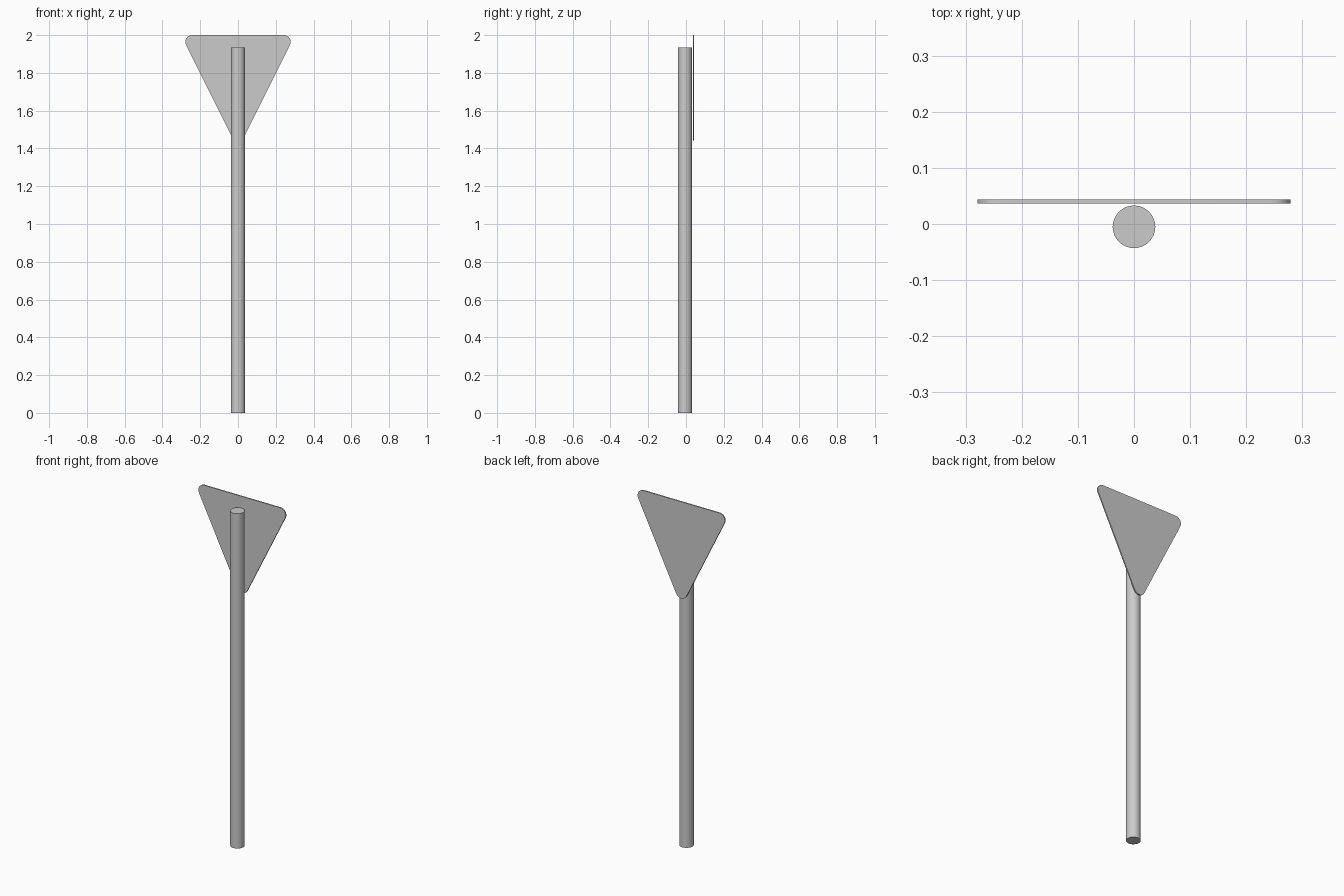
import bpy, bmesh
from math import sin, cos, pi, radians, atan2

if "Cube" in bpy.data.objects:
    bpy.data.objects.remove(bpy.data.objects["Cube"])

# Round post
bpy.ops.mesh.primitive_cylinder_add(vertices=32, radius=0.038, depth=1.934,
                                    location=(0, -0.005, 0.967))
post = bpy.context.object
post.name = "post"
bpy.ops.object.shade_smooth_by_angle(angle=radians(30))

# Inverted triangular sign plate with rounded corners
HALF_W, Z_LOW, Z_TOP, R = 0.279, 1.441, 2.0, 0.036
Y_FRONT, Y_BACK = 0.0365, 0.0435
STEPS = 8
cx, cz_top, cz_low = HALF_W - R, Z_TOP - R, Z_LOW + R
slant = atan2(cx, cz_top - cz_low)      # tilt of the side edges


def arc(x, z, start, end):
    return [(x + R * cos(start + (end - start) * i / STEPS),
             z + R * sin(start + (end - start) * i / STEPS)) for i in range(STEPS + 1)]


outline = (arc(cx, cz_top, -slant, pi / 2)
           + arc(-cx, cz_top, pi / 2, pi + slant)
           + arc(0, cz_low, pi + slant, 2 * pi - slant))

bm = bmesh.new()
face = bm.faces.new([bm.verts.new((x, Y_FRONT, z)) for x, z in outline])
ext = bmesh.ops.extrude_face_region(bm, geom=[face])
bmesh.ops.translate(bm, vec=(0, Y_BACK - Y_FRONT, 0),
                    verts=[g for g in ext["geom"] if isinstance(g, bmesh.types.BMVert)])
bmesh.ops.recalc_face_normals(bm, faces=bm.faces)
mesh = bpy.data.meshes.new("sign_plate")
bm.to_mesh(mesh)
bm.free()
plate = bpy.data.objects.new("sign_plate", mesh)
bpy.context.collection.objects.link(plate)
bpy.ops.object.select_all(action='DESELECT')
plate.select_set(True)
bpy.context.view_layer.objects.active = plate
bpy.ops.object.shade_smooth_by_angle(angle=radians(30))
